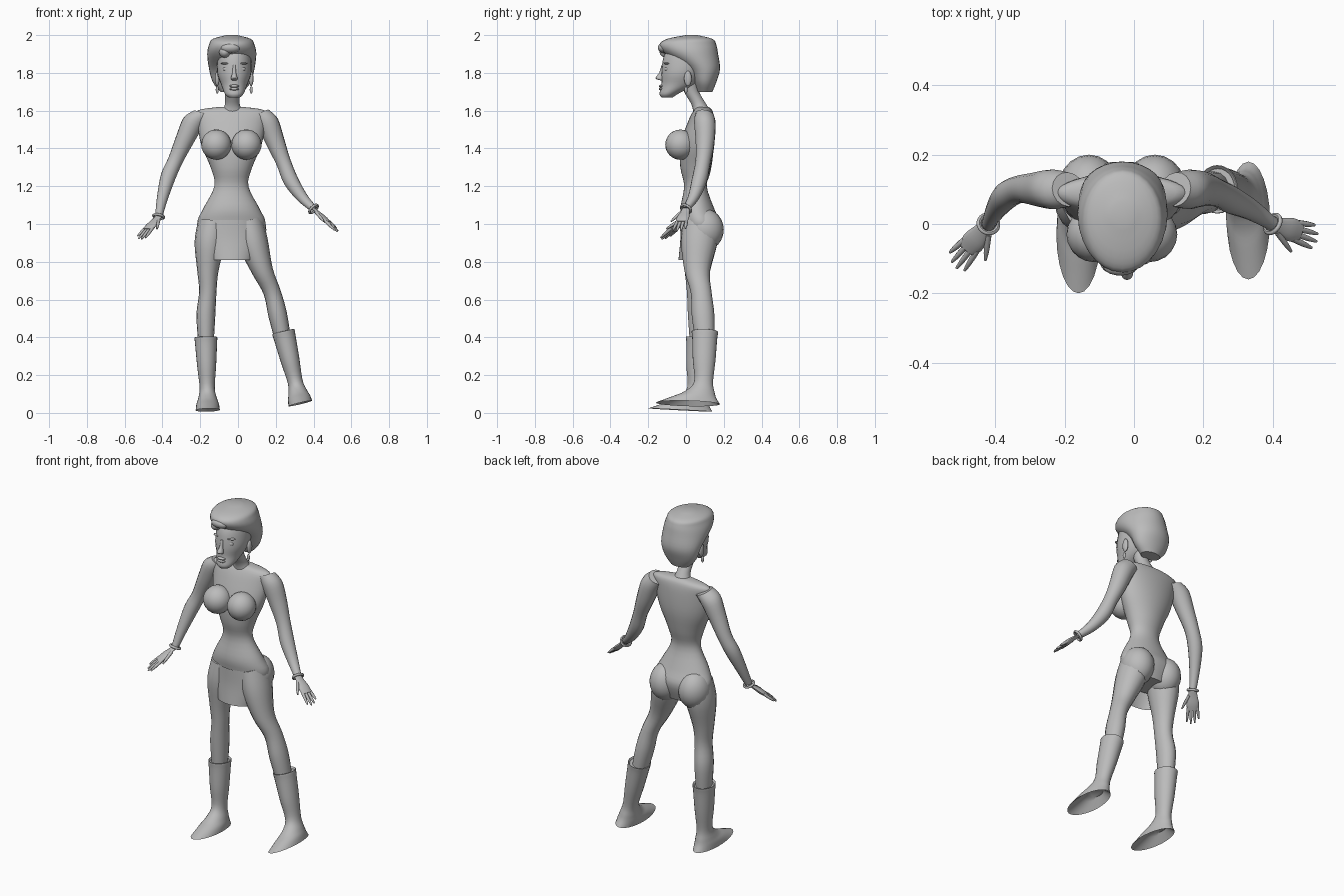
import bpy
import bmesh
from math import pi, sin, cos, radians
from mathutils import Vector

cube = bpy.data.objects.get("Cube")
if cube:
    bpy.data.objects.remove(cube, do_unlink=True)

grey = bpy.data.materials.new("plain_grey")
grey.use_nodes = True
colour = (.5, .5, .5, 1)
grey.diffuse_color = colour
grey.node_tree.nodes["Principled BSDF"].inputs["Base Color"].default_value = colour
X, Z = Vector((1, 0, 0)), Vector((0, 0, 1))
SIDES = {"right": -1, "left": 1}


def finish(obj):
    obj.data.materials.append(grey)
    bpy.ops.object.select_all(action='DESELECT')
    obj.select_set(True)
    bpy.context.view_layer.objects.active = obj
    bpy.ops.object.shade_smooth_by_angle(angle=radians(45))


def smooth_rings(rings, steps=4):
    """Catmull-Rom interpolation between the given sections."""
    points = [Vector(ring) for ring in rings]
    points = [points[0]] + points + [points[-1]]
    result = []
    for a, b, c, d in zip(points, points[1:], points[2:], points[3:]):
        for i in range(steps):
            t = i / steps
            result.append(b + (c - a) * t / 2 + (a - b * 2.5 + c * 2 - d / 2) * t * t
                          + (d - a + (b - c) * 3) * t ** 3 / 2)
    return result + [points[-1]]


def loft(name, rings, axis=Z, across=X, sides=24, open_end=False, half=False):
    """Skin elliptical sections (x, y, z, half width, half depth) square to an axis."""
    axis = axis.normalized()
    u = (across - axis * across.dot(axis)).normalized()
    v = axis.cross(u)
    bm = bmesh.new()
    start, span = (pi, pi) if half else (0, 2 * pi)
    count = sides + 1 if half else sides
    angles = [start + span * i / sides for i in range(count)]
    loops = []
    for x, y, z, width, depth in smooth_rings(rings):
        centre = Vector((x, y, z))
        loops.append([bm.verts.new(centre + u * width * cos(a) + v * depth * sin(a)) for a in angles])
    for low, high in zip(loops, loops[1:]):
        for i in range(sides):
            j = (i + 1) % count
            bm.faces.new((low[i], low[j], high[j], high[i]))
    if not half:
        bm.faces.new(loops[0])
        if not open_end:
            bm.faces.new(loops[-1])
    bmesh.ops.recalc_face_normals(bm, faces=bm.faces)
    mesh = bpy.data.meshes.new(name)
    bm.to_mesh(mesh)
    bm.free()
    obj = bpy.data.objects.new(name, mesh)
    bpy.context.collection.objects.link(obj)
    finish(obj)


def upright(name, x, rows, **options):
    """Loft level sections given as (height, y, half width, half depth)."""
    loft(name, [(x, y, z, width, depth) for z, y, width, depth in rows], **options)


def limb(name, path, widths, depth=1, across=X, sides=16):
    """Loft sections along a path, square to the line between its ends."""
    path = [Vector(point) for point in path]
    rings = [(*point, width, width * depth) for point, width in zip(path, widths)]
    loft(name, rings, axis=path[0] - path[-1], across=across, sides=sides)


def ball(name, location, size, tilt=0):
    bpy.ops.mesh.primitive_uv_sphere_add(segments=20, ring_count=12, location=location, rotation=(tilt, 0, 0))
    obj = bpy.context.object
    obj.name, obj.scale = name, size
    finish(obj)


# Torso, with the whole body standing a little to the right
mid = -.035
upright("torso", mid, (
    (.9, .07, .13, .08), (1, .08, .18, .1), (1.08, .06, .15, .09), (1.2, .05, .09, .06),
    (1.3, .05, .11, .08), (1.42, .06, .16, .09), (1.54, .08, .18, .07),
    (1.6, .09, .18, .05), (1.62, .09, .06, .03)), sides=32)
for side, s in SIDES.items():
    ball(side + "_breast", (mid + s * .08, -.03, 1.42), (.08, .08, .08), -.3)
    ball(side + "_buttock", (mid + s * .095, .1, .97), (.09, .1, .11))

# Neck
upright("neck", -.03, ((1.58, .09, .07, .05), (1.63, .07, .04, .04), (1.7, .03, .04, .04), (1.76, .02, .05, .05)))

# Face and its features
face = -.02
upright("face", face, (
    (1.67, -.1, .03, .03), (1.69, -.09, .05, .05), (1.74, -.04, .07, .09),
    (1.8, -.02, .09, .11), (1.88, 0, .09, .12), (1.94, .01, .08, .1)))
limb("nose", ((face, -.13, 1.76), (face, -.14, 1.77), (face, -.13, 1.8), (face, -.12, 1.84)),
     (.01, .018, .01, .008), depth=1.2)
for name, height in {"upper_lip": 1.73, "lower_lip": 1.715}.items():
    ball(name, (face, -.13, height), (.026, .014, .008))
for side, s in SIDES.items():
    ball(side + "_eye", (face + s * .04, -.1, 1.82), (.02, .015, .013))
    ball(side + "_brow", (face + s * .04, -.1, 1.85), (.03, .018, .006))
    ball(side + "_ear", (face + s * .09, .01, 1.77), (.012, .02, .04))
    ball(side + "_earring", (face + s * .09, 0, 1.71), (.008, .008, .02))

# Short hair with a front quiff
upright("hair", -.033, (
    (1.7, .1, .06, .04), (1.75, .1, .1, .06), (1.82, .09, .12, .09), (1.9, .03, .13, .14),
    (1.95, .01, .12, .15), (1.98, .02, .1, .12), (2, .03, .03, .03)), sides=28)
ball("quiff", (-.04, -.12, 1.93), (.05, .03, .025), -.5)
ball("curl", (-.07, -.1, 1.91), (.03, .04, .03))

# Legs from hip to boot, each with its own stance
leg_widths = (.08, .08, .056, .046, .05, .042)
limb("right_leg", ((-.13, .08, 1.02), (-.15, .07, .9), (-.16, .06, .75),
                   (-.16, .06, .64), (-.17, .07, .52), (-.17, .07, .38)), leg_widths, depth=1.2)
limb("left_leg", ((.05, .08, 1.02), (.08, .07, .9), (.13, .06, .75),
                  (.18, .08, .64), (.21, .09, .52), (.24, .1, .38)), leg_widths, depth=1.2)


def boot(side, top, sole):
    """Shaft with a cuff, flaring into a long foot with a hollow sole."""
    top, sole = Vector(top), Vector(sole)

    def section(t, ahead, width, depth):
        x, y, z = top.lerp(sole, t)
        return x, y - ahead, z, width, depth

    shaft = [(.02, 0, .05, .06), (0, 0, .06, .07), (.1, 0, .058, .066), (.4, 0, .05, .06), (.7, 0, .04, .05),
             (.84, .02, .05, .08), (.92, .05, .06, .12), (1, .08, .064, .17)]
    arch = [(.88, .04, .03, .06), (1, .08, .063, .168)]
    for part, rows in {"boot": shaft, "sole": arch}.items():
        loft(f"{side}_{part}", [section(*row) for row in rows], axis=top - sole, open_end=True)


boot("right", (-.17, .07, .4), (-.16, .05, .015))
boot("left", (.24, .1, .43), (.33, .09, .05))

# Short front panel of the skirt
upright("skirt_panel", mid, ((1.02, .04, .13, .07), (.92, .04, .14, .07), (.81, .03, .11, .07)), half=True)


def hand(side, wrist, tip):
    """A flat palm, four fingers and a thumb."""
    wrist, tip = Vector(wrist), Vector(tip)
    reach = tip - wrist
    spread = reach.cross(Z).normalized() * SIDES[side]

    def place(along, out):
        return wrist + reach * along + spread * out

    limb(side + "_palm", [place(t, 0) for t in (-.1, .15, .4, .6)],
         (.02, .025, .034, .03), depth=.4, across=spread)

    def finger(name, base, end):
        limb(name, (base, base.lerp(end, .6), end), (.009, .008, .004), sides=8)

    for i, length in enumerate((.94, 1, .97, .86)):
        out = 1.5 - i
        finger(f"{side}_finger_{i}", place(.5, out * .016), place(length, out * .022))
    finger(side + "_thumb", place(.15, .02), place(.55, .06))


def arm(side, path, tip):
    """Shoulder to wrist, with a bracelet and a hand."""
    limb(side + "_arm", path, (.05, .058, .05, .04, .04, .03, .02))
    wrist = Vector(path[-1])
    hand(side, wrist, tip)
    bpy.ops.mesh.primitive_torus_add(major_segments=20, minor_segments=8, major_radius=.028,
                                     minor_radius=.007, location=wrist)
    obj = bpy.context.object
    obj.name = side + "_bracelet"
    obj.rotation_euler = (wrist - Vector(path[-2])).to_track_quat('Z', 'Y').to_euler()
    finish(obj)


# Arms hang out from the shoulders
arm("right", ((-.19, .1, 1.58), (-.235, .1, 1.54), (-.28, .1, 1.45), (-.33, .1, 1.34),
              (-.37, .08, 1.25), (-.4, .04, 1.14), (-.42, 0, 1.04)), (-.52, -.12, .92))
arm("left", ((.12, .1, 1.58), (.16, .1, 1.53), (.2, .1, 1.43), (.24, .09, 1.33),
             (.28, .07, 1.23), (.34, .04, 1.14), (.4, 0, 1.08)), (.53, -.04, .96))
